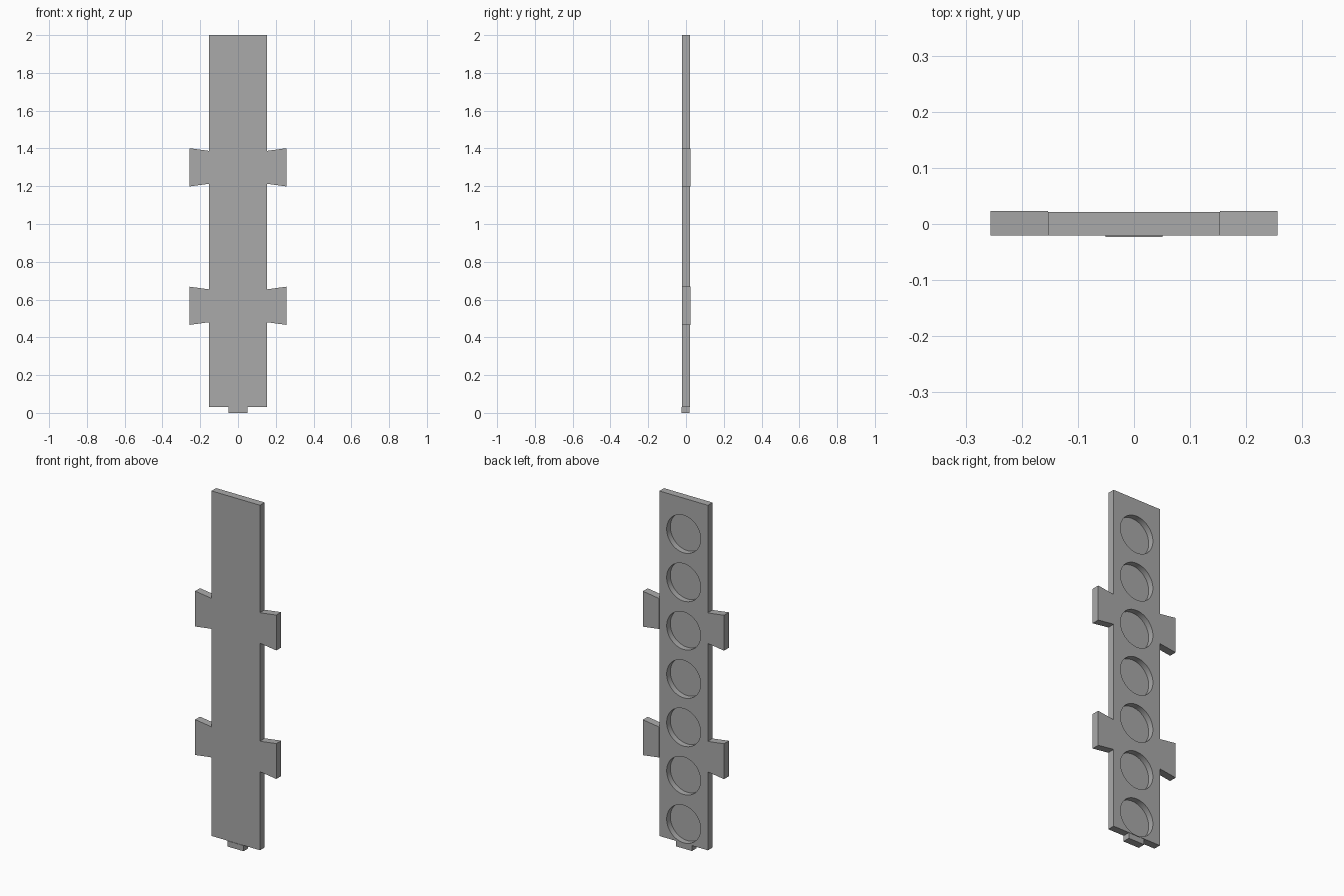
import bpy, bmesh

if "Cube" in bpy.data.objects:
    bpy.data.objects.remove(bpy.data.objects["Cube"])

grey = bpy.data.materials.new("plain grey")
grey.diffuse_color = (0.4, 0.4, 0.4, 1)
grey.use_nodes = True
grey.node_tree.nodes["Principled BSDF"].inputs["Base Color"].default_value = grey.diffuse_color


def prism(name, outline, y0, y1):
    """Extrude an x-z outline from y0 (front) to y1 (back)."""
    bm = bmesh.new()
    face = bm.faces.new([bm.verts.new((x, y0, z)) for x, z in outline])
    new = bmesh.ops.extrude_face_region(bm, geom=[face])["geom"]
    bmesh.ops.translate(bm, vec=(0, y1 - y0, 0),
                        verts=[v for v in new if isinstance(v, bmesh.types.BMVert)])
    bmesh.ops.recalc_face_normals(bm, faces=bm.faces)
    mesh = bpy.data.meshes.new(name)
    bm.to_mesh(mesh)
    bm.free()
    mesh.materials.append(grey)
    ob = bpy.data.objects.new(name, mesh)
    bpy.context.collection.objects.link(ob)
    return ob


def box(x, z0, z1):
    return [(-x, z0), (x, z0), (x, z1), (-x, z1)]


FRONT, BACK = -0.0205, 0.0215

# Long strip
body = prism("strip_body", box(0.153, 0.032, 2.0), FRONT, BACK)

# Seven round pockets in the back
for i in range(7):
    bpy.ops.mesh.primitive_cylinder_add(vertices=64, radius=0.107, depth=0.06,
                                        location=(0, BACK - 0.033 + 0.03, 0.141 + i * 0.2757),
                                        rotation=(1.5707963, 0, 0))
    cutter = bpy.context.object
    cutter.name = "pocket_cutter_%d" % (i + 1)
    cutter.data.materials.append(grey)
    cutter.hide_render = True
    cutter.hide_viewport = False
    cutter.display_type = 'WIRE'
    cut = body.modifiers.new("pocket", 'BOOLEAN')
    cut.operation = 'DIFFERENCE'
    cut.solver = 'EXACT'
    cut.object = cutter

# Apply the pockets and remove the cutters
bpy.context.view_layer.update()
graph = bpy.context.evaluated_depsgraph_get()
cut_mesh = bpy.data.meshes.new_from_object(body.evaluated_get(graph))
body.modifiers.clear()
body.data = cut_mesh
for ob in [o for o in bpy.data.objects if o.name.startswith("pocket_cutter")]:
    bpy.data.objects.remove(ob)
bpy.ops.object.select_all(action='DESELECT')
body.select_set(True)
bpy.context.view_layer.objects.active = body
bpy.ops.object.shade_smooth_by_angle(angle=0.5)

# Flared side tabs, two on each side
for level, z in (("lower", 0.567), ("upper", 1.3)):
    for side, s in (("left", -1), ("right", 1)):
        prism("%s_%s_tab" % (level, side),
              [(s * 0.153, z - 0.087), (s * 0.256, z - 0.101),
               (s * 0.256, z + 0.101), (s * 0.153, z + 0.087)], FRONT, 0.023)

# Small foot at the bottom, slightly proud of the front
prism("bottom_foot", box(0.051, 0.0, 0.032), -0.023, 0.0195)
